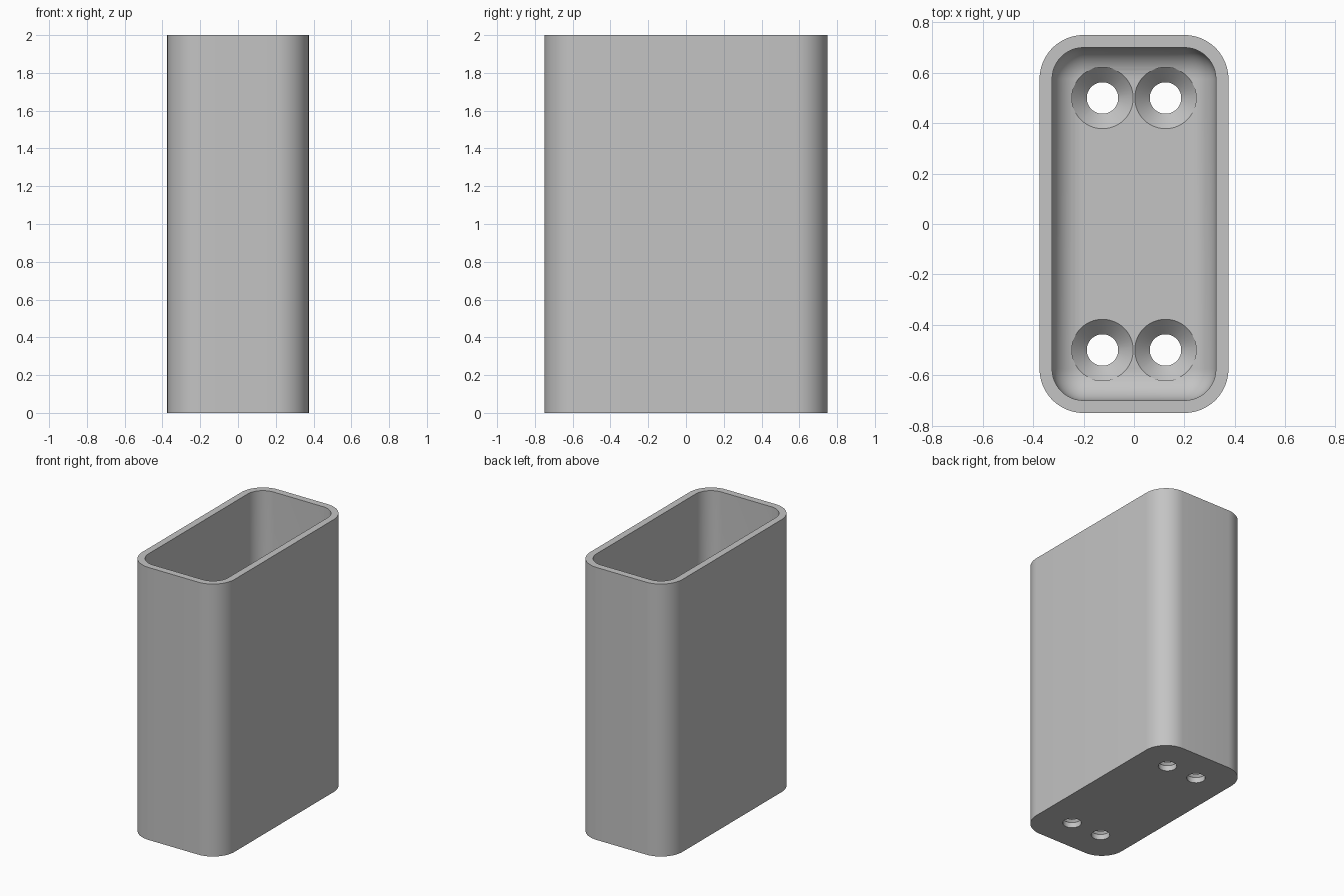
import bpy, bmesh, math

cube = bpy.data.objects.get("Cube")
if cube:
    bpy.data.objects.remove(cube, do_unlink=True)

grey = bpy.data.materials.new("plain grey")
grey.use_nodes = True
colour = (0.55, 0.55, 0.55, 1)
grey.diffuse_color = colour
grey.node_tree.nodes["Principled BSDF"].inputs["Base Color"].default_value = colour

HX, HY, HEIGHT = 0.375, 0.75, 2.0
WALL, FLOOR = 0.05, 0.1
CORNER, FILLET = 0.175, 0.12
HOLE, SINK = 0.0625, 0.122


def rounded_ring(inset, z, steps=12):
    """Rounded rectangle, moved inwards from the outer wall."""
    r = CORNER - inset
    cx, cy = HX - CORNER, HY - CORNER
    pts = []
    for i, (sx, sy) in enumerate(((1, 1), (-1, 1), (-1, -1), (1, -1))):
        for k in range(steps + 1):
            a = math.pi / 2 * (i + k / steps)
            pts.append((sx * cx + r * math.cos(a), sy * cy + r * math.sin(a), z))
    return pts


def circle_ring(x, y, r, z, n=48):
    return [(x + r * math.cos(math.tau * k / n), y + r * math.sin(math.tau * k / n), z)
            for k in range(n)]


def loft(bm, rings):
    """Join rings with quads and cap both ends."""
    loops = [[bm.verts.new(p) for p in ring] for ring in rings]
    for a, b in zip(loops, loops[1:]):
        for i in range(len(a)):
            j = (i + 1) % len(a)
            bm.faces.new((a[i], a[j], b[j], b[i]))
    bm.faces.new(loops[0][::-1])
    bm.faces.new(loops[-1])


def make_object(name, bm):
    bmesh.ops.recalc_face_normals(bm, faces=bm.faces)
    mesh = bpy.data.meshes.new(name)
    bm.to_mesh(mesh)
    bm.free()
    mesh.materials.append(grey)
    obj = bpy.data.objects.new(name, mesh)
    bpy.context.collection.objects.link(obj)
    return obj


# Open box: outer wall, rim, inner wall, rounded floor edge
rings = [rounded_ring(0, 0), rounded_ring(0, HEIGHT), rounded_ring(WALL, HEIGHT)]
for k in range(13):
    a = math.pi / 2 * k / 12
    rings.append(rounded_ring(WALL + FILLET * (1 - math.cos(a)),
                              FLOOR + FILLET * (1 - math.sin(a))))
bm = bmesh.new()
loft(bm, rings)
box = make_object("open_box", bm)

# Countersunk screw holes
bm = bmesh.new()
for x in (-0.125, 0.125):
    for y in (-0.5, 0.5):
        loft(bm, [circle_ring(x, y, r, z) for r, z in
                  ((HOLE, -0.1), (HOLE, 0.04), (SINK, FLOOR), (SINK, 0.3))])
cutter = make_object("screw_hole_cutter", bm)
cutter.hide_render = True

cut = box.modifiers.new("screw_holes", 'BOOLEAN')
cut.operation = 'DIFFERENCE'
cut.solver = 'EXACT'
cut.object = cutter
bpy.ops.object.select_all(action='DESELECT')
box.select_set(True)
bpy.context.view_layer.objects.active = box
bpy.ops.object.modifier_apply(modifier=cut.name)
bpy.data.objects.remove(cutter, do_unlink=True)
bpy.ops.object.shade_smooth_by_angle(angle=math.radians(30))
